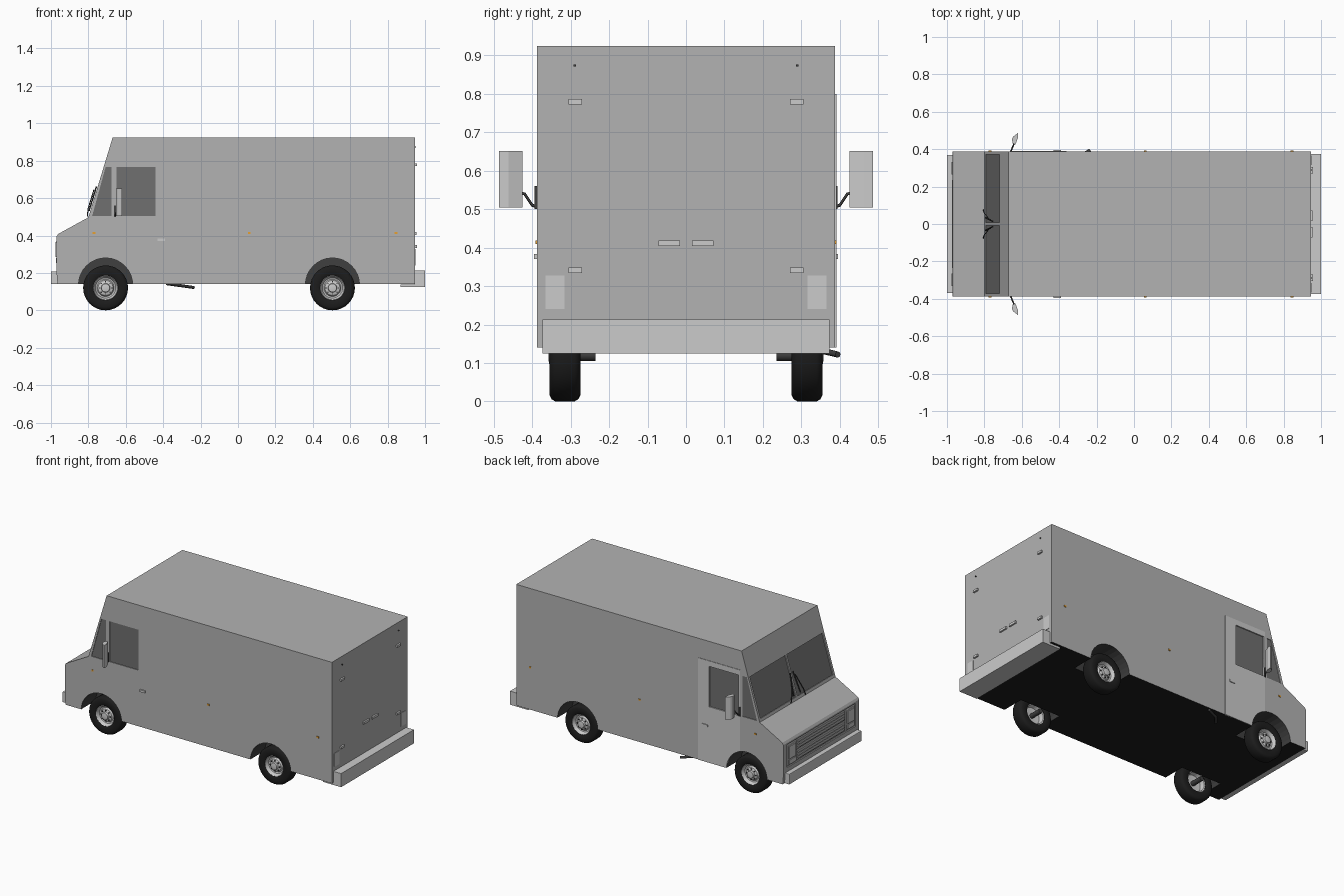
import bpy, bmesh, math
from mathutils import Vector, Matrix

if "Cube" in bpy.data.objects:
    bpy.data.objects.remove(bpy.data.objects["Cube"])

def mat(name, r, g, b):
    m = bpy.data.materials.new(name)
    m.diffuse_color = (r, g, b, 1)
    m.use_nodes = True
    m.node_tree.nodes["Principled BSDF"].inputs["Base Color"].default_value = m.diffuse_color
    return m

GLASS = mat("glass", .16, .16, .16)
BLACK = mat("black", .012, .012, .012)
DARK = mat("dark", .05, .05, .05)
ORANGE = mat("orange", .8, .35, .03)
LIGHT = mat("light", .6, .6, .6)

def finish(name, bm, m=None):
    bmesh.ops.recalc_face_normals(bm, faces=bm.faces)
    me = bpy.data.meshes.new(name)
    bm.to_mesh(me)
    bm.free()
    ob = bpy.data.objects.new(name, me)
    bpy.context.collection.objects.link(ob)
    if m:
        me.materials.append(m)
    return ob

def prism(name, pts, a, b, m=None, axis='y'):
    """Extrude an outline (x,z along y, or x,y along z) from a to b."""
    bm = bmesh.new()
    vs = [bm.verts.new((u, a, v) if axis == 'y' else (u, v, a)) for u, v in pts]
    f = bm.faces.new(vs)
    r = bmesh.ops.extrude_face_region(bm, geom=[f])
    d = Vector((0, b - a, 0)) if axis == 'y' else Vector((0, 0, b - a))
    bmesh.ops.translate(bm, vec=d, verts=[v for v in r['geom'] if isinstance(v, bmesh.types.BMVert)])
    return finish(name, bm, m)

def box(name, x, y, z, m=None, bevel=0):
    ob = prism(name, [(x[0], z[0]), (x[1], z[0]), (x[1], z[1]), (x[0], z[1])], y[0], y[1], m)
    if bevel:
        mod = ob.modifiers.new("bevel", 'BEVEL')
        mod.width, mod.segments = bevel, 2
    return ob

def lathe(name, prof, loc, side, m=None, n=32):
    """Revolve (radius, y) points around the y axis; side=-1 mirrors."""
    bm = bmesh.new()
    vs = [bm.verts.new((r, y, 0)) for r, y in prof]
    es = [bm.edges.new(p) for p in zip(vs, vs[1:])]
    bmesh.ops.spin(bm, geom=vs + es, cent=(0, 0, 0), axis=(0, 1, 0), angle=2 * math.pi, steps=n)
    bmesh.ops.remove_doubles(bm, verts=bm.verts, dist=1e-5)
    bmesh.ops.scale(bm, vec=(1, side, 1), verts=bm.verts)
    bmesh.ops.translate(bm, vec=loc, verts=bm.verts)
    ob = finish(name, bm, m)
    bpy.context.view_layer.objects.active = ob
    bpy.ops.object.select_all(action='DESELECT')
    ob.select_set(True)
    bpy.ops.object.shade_smooth_by_angle(angle=math.radians(35))
    return ob

def tube(name, pts, r, m=None):
    cu = bpy.data.curves.new(name, 'CURVE')
    cu.dimensions, cu.bevel_depth, cu.bevel_resolution, cu.use_fill_caps = '3D', r, 2, True
    sp = cu.splines.new('POLY')
    sp.points.add(len(pts) - 1)
    for p, c in zip(sp.points, pts):
        p.co = (*c, 1)
    if m:
        cu.materials.append(m)
    ob = bpy.data.objects.new(name, cu)
    bpy.context.collection.objects.link(ob)

def cut(targets, cutter):
    for t in targets:
        mod = t.modifiers.new("cut", 'BOOLEAN')
        mod.operation, mod.object, mod.solver = 'DIFFERENCE', cutter, 'EXACT'
        bpy.context.view_layer.objects.active = t
        bpy.ops.object.modifier_apply(modifier=mod.name)
    bpy.data.objects.remove(cutter)

def span(s, a, b):
    return (min(s * a, s * b), max(s * a, s * b))

def slope(z, off):
    """Point on the windscreen plane, moved outwards by off."""
    return (-.80 + (z - .5) * .306 - .956 * off, z + .2925 * off)

# body shell and side door
body = prism("body", [(-.965, .14), (-.97, .20), (-.97, .395), (-.962, .408), (-.80, .497),
                      (-.67, .925), (.945, .925), (.945, .14)], -.388, .388)
door = prism("side_door", [(-.66, .14), (-.66, .80), (-.36, .80), (-.36, .14)], .384, .391)

# wheel wells
AXLES = (-.708, .505)
for x in AXLES:
    for s in (-1, 1):
        arch = [(x + .145 * math.cos(a * math.pi / 16), .135 + .145 * math.sin(a * math.pi / 16)) for a in range(17)]
        arch = [(x + .145, .10)] + arch + [(x - .145, .10)]
        cut([body, door] if s > 0 and x < 0 else [body], prism("well_cutter", arch, s * .24, s * .45))

# side windows and windscreen, recessed
quarter = [(-.78, .503), (-.708, .765), (-.675, .765), (-.675, .503)]
main = [(-.65, .503), (-.65, .765), (-.44, .765), (-.44, .503)]
for s in (-1, 1):
    for name, pts in (("quarter_window", quarter), ("side_window", main)):
        cut([body, door] if s > 0 and pts is main else [body], prism("window_cutter", pts, s * .382, s * .41))
        prism(name, pts, s * .376, s * .384, GLASS)
    pane = lambda lo, hi: [slope(.515, lo), slope(.765, lo), slope(.765, hi), slope(.515, hi)]
    cut([body], prism("screen_cutter", pane(-.01, .02), s * .007, s * .372))
    prism("windscreen", pane(-.014, -.007), s * .007, s * .372, GLASS)
    # wiper arm and blade
    path = [(.50, .075, .006), (.54, .06, .014), (.64, .02, .014)]
    tube("wiper", [(slope(z, o)[0], s * y, slope(z, o)[1]) for z, y, o in path], .003, DARK)
    tube("wiper_blade", [(slope(z, .006)[0], s * y, slope(z, .006)[1]) for z, y in ((.53, .035), (.66, .015))], .004, DARK)

# front panel recess with grille and headlights
cut([body], box("grille_cutter", (-1, -.96), (-.35, .35), (.235, .385)))
box("grille_backing", (-.962, -.958), (-.35, .35), (.235, .385), None)
for z0, z1 in ((.245, .305), (.315, .375)):
    box("grille_frame", (-.968, -.958), (-.245, .245), (z0, z1))
    for i in range(3):
        zc = z0 + .012 + i * .018
        box("grille_bar", (-.974, -.965), (-.235, .235), (zc - .004, zc + .004))
for s in (-1, 1):
    box("headlight_frame", (-.970, -.958), span(s, .255, .342), (.245, .375))
    box("headlight", (-.975, -.965), span(s, .265, .332), (.285, .365), LIGHT)
    box("front_indicator", (-.974, -.965), span(s, .265, .332), (.252, .277), LIGHT)

# dark underside and wheel well lining
me = body.data
me.materials.clear()
for m in (mat("body_grey", .45, .45, .45), BLACK, DARK):
    me.materials.append(m)
for p in me.polygons:
    c = p.center
    p.material_index = 0
    if p.normal.z < -.9 and c.z < .15:
        p.material_index = 1
    elif any((c.x - x) ** 2 + (c.z - .135) ** 2 < .148 ** 2 for x in AXLES) and abs(c.y) < .38 and c.x > -.9:
        p.material_index = 2

# bumpers
box("front_bumper", (-1, -.96), (-.37, .37), (.14, .208), None, .004)
prism("rear_bumper", [(.87, .125), (1, .125), (1, .213), (.94, .213), (.94, .139), (.87, .139)], -.373, .373)

# wheels: tyre, rim, hub
tyre = [(.066, .350), (.075, .355), (.104, .355), (.114, .350), (.12, .340), (.12, .290), (.114, .280),
        (.104, .275), (.075, .275), (.066, .280), (.066, .350)]
rim = [(.068, .348), (.064, .351), (.060, .345), (.054, .330), (.046, .328), (.040, .338), (.028, .342),
       (.024, .343), (.022, .356), (.010, .358), (0, .358)]
back = [(.068, .282), (.060, .286), (.055, .315), (.030, .318), (0, .318)]
for x in AXLES:
    for s in (-1, 1):
        c = (x, 0, .12)
        lathe("tyre", tyre, c, s, BLACK)
        lathe("rim", rim, c, s, LIGHT)
        lathe("rim_back", back, c, s, LIGHT)
        for i in range(8):
            a = i * math.pi / 4
            px, pz = x + .033 * math.cos(a), .12 + .033 * math.sin(a)
            box("wheel_nut", (px - .003, px + .003), span(s, .338, .347), (pz - .003, pz + .003), DARK)
        tube("axle_stub", [(x, s * .235, .12), (x, s * .32, .12)], .015, DARK)

# mirrors, side markers, door handles
leaf = [(-.648, .430), (-.653, .452), (-.645, .468), (-.620, .487), (-.620, .462), (-.634, .425)]
for s in (-1, 1):
    prism("mirror", [(x, s * y) for x, y in leaf], .505, .652, None, 'z')
    box("mirror_mount", (-.662, -.652), span(s, .385, .394), (.50, .56), DARK)
    tube("mirror_arm", [(-.657, s * .388, .507), (-.654, s * .40, .51), (-.645, s * .42, .54), (-.64, s * .436, .542)], .004, DARK)
    box("door_handle", (-.43, -.39), span(s, .386, .396), (.370, .384))
    for x in (-.77, .06, .845):
        box("side_marker", (x - .007, x + .007), span(s, .385, .392), (.409, .419), ORANGE)
    # rear doors hardware and lamps
    for z in (.779, .341):
        box("rear_hinge", (.94, .956), span(s, .270, .305), (z - .007, z + .007), LIGHT)
    box("roof_lamp", (.94, .952), span(s, .286, .292), (.871, .876), DARK)
    box("tail_lamp", (.94, .948), span(s, .316, .365), (.24, .327), LIGHT)
    box("rear_handle", (.94, .955), span(s, .015, .072), (.404, .419))

# exhaust pipe
tube("exhaust", [(-.38, .28, .142), (-.33, .34, .135), (-.235, .395, .122)], .008, DARK)
